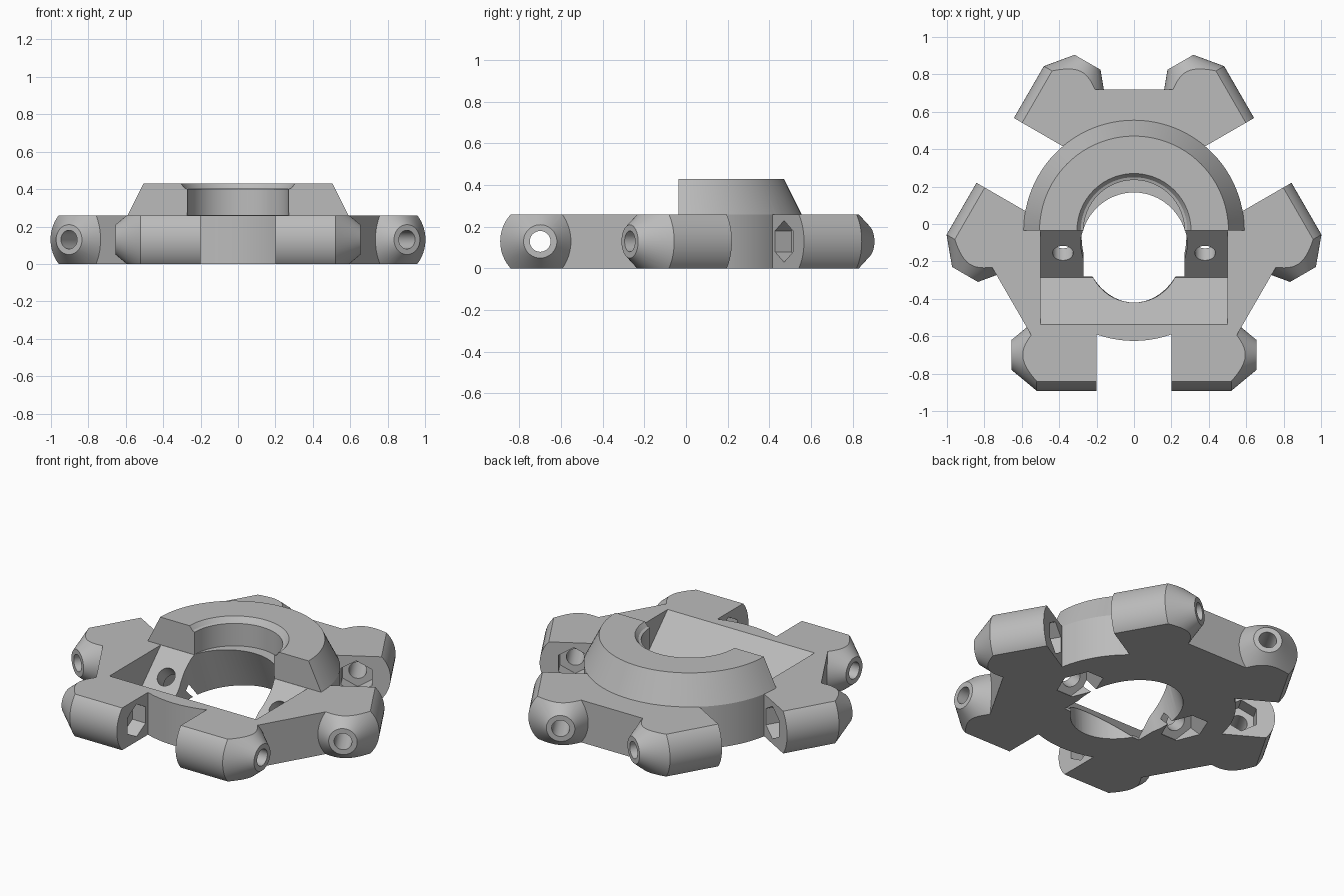
import bpy, bmesh
from math import pi, cos, sin, radians
from mathutils import Matrix, Vector

cube = bpy.data.objects.get("Cube")
if cube:
    bpy.data.objects.remove(cube, do_unlink=True)

YC = -0.035      # centre of the three-way symmetry
H = 0.26         # plate thickness
ARM_Y = -0.665   # rod axis, measured from the centre
CENTRE = Matrix.Translation((0, YC, 0))

grey = bpy.data.materials.new("matte grey")
grey.use_nodes = True
grey.diffuse_color = (0.5, 0.5, 0.5, 1)
grey.node_tree.nodes["Principled BSDF"].inputs["Base Color"].default_value = (0.5, 0.5, 0.5, 1)


def loft(name, rings, matrix=Matrix(), cuts=()):
    """Join equal-sized rings of points into a closed solid, then trim it by planes."""
    bm = bmesh.new()
    loops = [[bm.verts.new(matrix @ Vector(p)) for p in ring] for ring in rings]
    n = len(loops[0])
    for a, b in zip(loops, loops[1:]):
        for i in range(n):
            j = (i + 1) % n
            bm.faces.new((a[i], a[j], b[j], b[i]))
    bm.faces.new(loops[0][::-1])
    bm.faces.new(loops[-1])
    for co, normal in cuts:
        geom = bm.verts[:] + bm.edges[:] + bm.faces[:]
        bmesh.ops.bisect_plane(bm, geom=geom, plane_co=co, plane_no=normal, clear_outer=True)
        bmesh.ops.holes_fill(bm, edges=[e for e in bm.edges if e.is_boundary])
    bmesh.ops.recalc_face_normals(bm, faces=bm.faces[:])
    mesh = bpy.data.meshes.new(name)
    bm.to_mesh(mesh)
    bm.free()
    mesh.materials.append(grey)
    obj = bpy.data.objects.new(name, mesh)
    bpy.context.scene.collection.objects.link(obj)
    return obj


def lathe(name, profile, matrix=Matrix(), n=64, cuts=()):
    rings = [[(r * cos(2 * pi * i / n), r * sin(2 * pi * i / n), h) for i in range(n)]
             for r, h in profile]
    return loft(name, rings, matrix, cuts)


def prism(name, outline, low, high, matrix=Matrix()):
    return loft(name, [[(x, y, z) for x, y in outline] for z in (low, high)], matrix)


solids, cutters = [], []

# Three-armed plate with a gap between the lugs of each pair
half = [(0.2, -0.5), (0.2, ARM_Y), (0.5, ARM_Y), (0.52, -0.61)]
sector = [(-x, y) for x, y in reversed(half)] + half
outline = []
for k in range(3):
    turn = Matrix.Rotation(radians(120 * k), 3, 'Z')
    outline += [(turn @ Vector((x, y, 0))).xy for x, y in sector]
body = prism("effector_body", outline, 0, H, CENTRE)

# Round hub and the half collar on top
solids.append(lathe("hub", [(0.59, 0), (0.59, H)], CENTRE, 96))
solids.append(lathe("collar", [(0.5, 0.2), (0.59, H), (0.505, 0.43)], CENTRE, 96,
                    [((0, YC, 0), (0, -1, 0))]))

# Six rod lugs with tapered tips, each with a bolt hole and a nut trap
slab = [((0, 0, 0), (0, 0, -1)), ((0, 0, H), (0, 0, 1))]
for k in range(3):
    for side in (1, -1):
        place = (CENTRE @ Matrix.Rotation(radians(120 * k), 4, 'Z')
                 @ Matrix.Translation((0, ARM_Y, H / 2))
                 @ Matrix.Rotation(side * pi / 2, 4, 'Y'))
        solids.append(lathe("rod_lug", [(0.192, 0.2), (0.192, 0.52), (0.08, 0.655)],
                            place, 64, slab))
        cutters.append(lathe("rod_hole", [(0.05, 0.19), (0.05, 0.7)], place, 32))
        cutters.append(lathe("rod_nut_trap", [(0.1, 0.19), (0.1, 0.29)], place, 6))

# V-shaped pocket in front of the collar
AXIS_X = Matrix(((0, 0, 1, 0), (1, 0, 0, 0), (0, 1, 0, 0), (0, 0, 0, 1)))
vee = [(-0.036, 0.5), (-0.036, H), (-0.286, 0.01), (-0.536, H), (-0.536, 0.5)]
cutters.append(prism("vee_pocket", vee, -0.5, 0.5, AXIS_X))
slot = [(-0.27, -0.28), (0.27, -0.28), (0.27, -0.04), (-0.27, -0.04)]
cutters.append(prism("centre_slot", slot, -0.1, 0.3))

# Stepped bore of the collar
cutters.append(lathe("collar_bore", [(0.27, 0.262), (0.27, 0.4), (0.285, 0.405),
                                     (0.305, 0.43), (0.305, 0.5)], CENTRE))


# Slanted opening through the plate
def oval(cy, a, b, z, n=64):
    return [(a * cos(2 * pi * i / n), cy + b * sin(2 * pi * i / n), z) for i in range(n)]


cutters.append(loft("plate_opening", [oval(-0.06, 0.28, 0.36, -0.01),
                                      oval(-0.13, 0.287, 0.29, 0.28)]))

# Tilted screw holes with nut traps opening underneath
for side in (1, -1):
    place = (Matrix.Translation((side * 0.38, -0.155, 0.14))
             @ Matrix.Rotation(radians(-135), 4, 'X'))
    cutters.append(lathe("screw_hole", [(0.055, -0.1), (0.055, 0.4)], place, 32))
    cutters.append(lathe("screw_nut_trap", [(0.11, 0.09), (0.11, 0.4)], place, 6))

# Combine everything into one solid
for obj, operation in [(s, 'UNION') for s in solids] + [(c, 'DIFFERENCE') for c in cutters]:
    mod = body.modifiers.new(obj.name, 'BOOLEAN')
    mod.operation = operation
    mod.solver = 'EXACT'
    mod.object = obj
    obj.hide_render = True
bpy.context.view_layer.update()
result = bpy.data.meshes.new_from_object(body.evaluated_get(bpy.context.evaluated_depsgraph_get()))
body.modifiers.clear()
body.data = result
for obj in solids + cutters:
    bpy.data.objects.remove(obj, do_unlink=True)

result.materials.clear()
result.materials.append(grey)
for face in result.polygons:
    face.material_index = 0

# Smooth curved walls, crisp edges
bpy.ops.object.select_all(action='DESELECT')
body.select_set(True)
bpy.context.view_layer.objects.active = body
bpy.ops.object.shade_smooth_by_angle(angle=radians(25))
